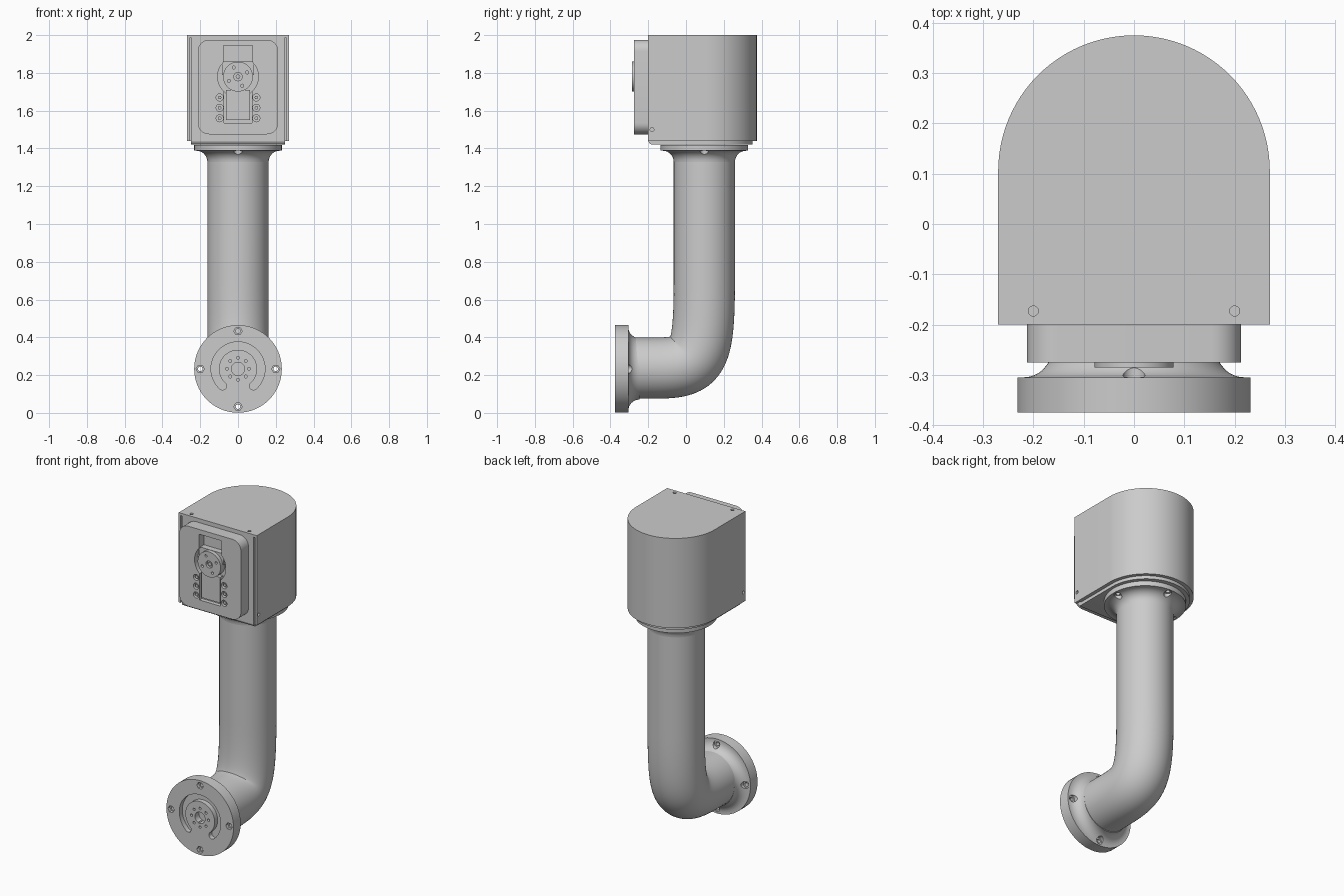
import bpy, bmesh
from math import cos, sin, pi, radians
from mathutils import Matrix, Vector
from mathutils.geometry import interpolate_bezier

if "Cube" in bpy.data.objects:
    bpy.data.objects.remove(bpy.data.objects["Cube"], do_unlink=True)

COLOUR = (0.6, 0.6, 0.6, 1)
grey = bpy.data.materials.new("light_grey")
grey.use_nodes = True
grey.diffuse_color = COLOUR
grey.node_tree.nodes["Principled BSDF"].inputs["Base Color"].default_value = COLOUR


# ---- helpers
def finish(name, bm, matrix=Matrix()):
    bm.transform(matrix)
    bmesh.ops.recalc_face_normals(bm, faces=bm.faces)
    mesh = bpy.data.meshes.new(name)
    bm.to_mesh(mesh)
    bm.free()
    mesh.materials.append(grey)
    obj = bpy.data.objects.new(name, mesh)
    bpy.context.collection.objects.link(obj)
    return obj


def arc(r, start, end, n, x=0, y=0):
    steps = [radians(start + (end - start) * i / n) for i in range(n + 1)]
    return [(x + r * cos(a), y + r * sin(a)) for a in steps]


def circle(r, x=0, y=0, n=32):
    return arc(r, 0, 360, n, x, y)[:-1]


def rect(w, y0, y1, x=0):
    return [(x - w, y0), (x + w, y0), (x + w, y1), (x - w, y1)]


def prism(name, points, z0, z1, matrix=Matrix()):
    bm = bmesh.new()
    low = [bm.verts.new((x, y, z0)) for x, y in points]
    high = [bm.verts.new((x, y, z1)) for x, y in points]
    bm.faces.new(low)
    bm.faces.new(high)
    for i in range(len(points)):
        bm.faces.new((low[i - 1], low[i], high[i], high[i - 1]))
    return finish(name, bm, matrix)


def cut(target, points, z0, z1, matrix=Matrix()):
    cutter = prism("cutter", points, z0, z1, matrix)
    cutter.hide_render = True
    mod = target.modifiers.new("cut", "BOOLEAN")
    mod.operation, mod.solver, mod.object = "DIFFERENCE", "EXACT", cutter
    bpy.context.view_layer.objects.active = target
    bpy.ops.object.modifier_apply(modifier=mod.name)
    bpy.data.objects.remove(cutter, do_unlink=True)


def flange(name, thick, matrix):
    """Disc with a concave flare into the tube, and four bolt holes."""
    flare = [(x, y) for x, y in arc(0.06, 270, 180, 8, 0.222, thick + 0.06)]
    profile = [(0, 0), (0.232, 0), (0.232, thick)] + flare + [(0, thick + 0.06)]
    bm = bmesh.new()
    verts = [bm.verts.new((r, 0, z)) for r, z in profile]
    edges = [bm.edges.new(pair) for pair in zip(verts, verts[1:])]
    bmesh.ops.spin(bm, geom=verts + edges, axis=(0, 0, 1), cent=(0, 0, 0),
                   angle=2 * pi, steps=64)
    bmesh.ops.remove_doubles(bm, verts=bm.verts, dist=0.0001)
    obj = finish(name, bm, matrix)
    for x, y in circle(0.2, n=4):
        cut(obj, circle(0.012, x, y), -0.01, thick + 0.01, matrix)
        cut(obj, circle(0.022, x, y), thick - 0.006, thick + 0.1, matrix)
    return obj


# ---- bent arm tube: swept circle along the centre line
TUBE_Y, NECK_Z, R = 0.097, 0.237, 0.162
bend = interpolate_bezier(Vector((0, -0.2, NECK_Z)), Vector((0, 0.06, NECK_Z)),
                          Vector((0, TUBE_Y, 0.25)), Vector((0, TUBE_Y, 0.7)), 40)
path = [Vector((0, -0.3, NECK_Z))] + bend + [Vector((0, TUBE_Y, 1.39))]
bm = bmesh.new()
rings = []
for i, p in enumerate(path):
    if i in (0, 1):
        t = Vector((0, 1, 0))
    elif i >= len(path) - 2:
        t = Vector((0, 0, 1))
    else:
        t = (path[i + 1] - path[i - 1]).normalized()
    side = Vector((0, -t.z, t.y))
    rings.append([bm.verts.new(p + Vector((x, 0, 0)) + side * y)
                  for x, y in circle(R, n=64)])
for a, b in zip(rings, rings[1:]):
    for i in range(64):
        bm.faces.new((a[i - 1], a[i], b[i], b[i - 1]))
bm.faces.new(rings[0])
bm.faces.new(rings[-1])
finish("arm_tube", bm)

# ---- lower mounting flange, facing front
lower = Matrix.Translation((0, -0.375, 0.233)) @ Matrix.Rotation(-pi / 2, 4, "X")
mount = flange("mounting_flange", 0.07, lower)
for x, y in circle(0.2, n=4):
    cut(mount, circle(0.022, x, y, 6), -0.01, 0.02, lower)
# C-shaped groove with round ends
ends = [(0.122 * cos(radians(a)), 0.122 * sin(radians(a))) for a in (132, 408)]
groove = (arc(0.143, 132, 408, 60) + arc(0.021, 48, 228, 8, *ends[1])[1:-1]
          + arc(0.101, 408, 132, 60) + arc(0.021, 312, 492, 8, *ends[0])[1:-1])
cut(mount, groove, -0.01, 0.03, lower)
cut(mount, circle(0.035), -0.01, 0.04, lower)
for x, y in circle(0.058, n=8):
    cut(mount, circle(0.008, x, y, 16), -0.01, 0.03, lower)

# ---- upper flange under the head
flange("head_flange", 0.03,
       Matrix.Translation((0, TUBE_Y, 1.418)) @ Matrix.Rotation(pi, 4, "X"))


# ---- head housing: flat front, round back
def housing_outline(w):
    return [(-w, -0.2), (w, -0.2)] + arc(w, 0, 180, 48, 0, 0.105)


head = prism("head_housing", housing_outline(0.27), 1.44, 2.0)
for s in (-1, 1):
    cut(head, rect(0.005, -0.3, -0.17, s * 0.251), 1.4, 1.985)
    cut(head, circle(0.01, s * 0.2, -0.173), 1.98, 2.1)
    side_axis = Matrix.Rotation(s * pi / 2, 4, "Y")
    cut(head, circle(0.01, s * -1.5, -0.18), 0.255, 0.3, side_axis)

base = prism("head_base", housing_outline(0.248), 1.42, 1.455)
bm = bmesh.new()
bm.from_mesh(base.data)
front_edge = [e for e in bm.edges
              if all(v.co.y < -0.19 and v.co.z < 1.43 for v in e.verts)]
bmesh.ops.bevel(bm, geom=front_edge, offset=0.025, segments=6, profile=0.5,
                affect="EDGES")
bm.to_mesh(base.data)
bm.free()

# ---- front panel; local axes are x, height, distance forward
front = Matrix.Rotation(pi / 2, 4, "X")
W, LOW, HIGH, C = 0.213, 1.475, 1.975, 0.06
outline = (arc(C, 180, 270, 8, C - W, LOW + C) + arc(C, 270, 360, 8, W - C, LOW + C)
           + arc(C, 0, 90, 8, W - C, HIGH - C) + arc(C, 90, 180, 8, C - W, HIGH - C))
panel = prism("front_panel", outline, 0.19, 0.275, front)
HUB = 1.78
cut(panel, rect(0.077, HUB, 1.945), 0.225, 0.3, front)
cut(panel, circle(0.108, 0, HUB, 48), 0.24, 0.3, front)
cut(panel, rect(0.073, 1.535, 1.72), 0.25, 0.3, front)
prism("lower_cover", rect(0.064, 1.55, 1.71), 0.22, 0.268, front)
prism("hub_bracket", rect(0.085, 1.79, 1.86), 0.22, 0.262, front)

# ---- hub disc with centre screw and four holes
hub = prism("hub_disc", circle(0.079, 0, HUB, 48), 0.21, 0.285, front)
cut(hub, circle(0.022, 0, HUB), 0.27, 0.3, front)
for x, y in arc(0.053, 25, 295, 3, 0, HUB):
    cut(hub, circle(0.008, x, y, 16), 0.265, 0.3, front)
prism("hub_screw", circle(0.012, 0, HUB, 16), 0.25, 0.28, front)

# ---- two columns of recessed screws
for s in (-1, 1):
    for z in (1.56, 1.615, 1.67):
        cut(panel, circle(0.019, s * 0.097, z, 16), 0.255, 0.3, front)
        prism("panel_screw", circle(0.01, s * 0.097, z, 6), 0.25, 0.27, front)

# ---- smooth curved faces, keep edges sharp
bpy.ops.object.select_all(action="DESELECT")
for obj in bpy.context.scene.objects:
    if obj.type == "MESH" and grey.name in obj.data.materials:
        obj.select_set(True)
        bpy.context.view_layer.objects.active = obj
bpy.ops.object.shade_smooth_by_angle(angle=radians(30))
